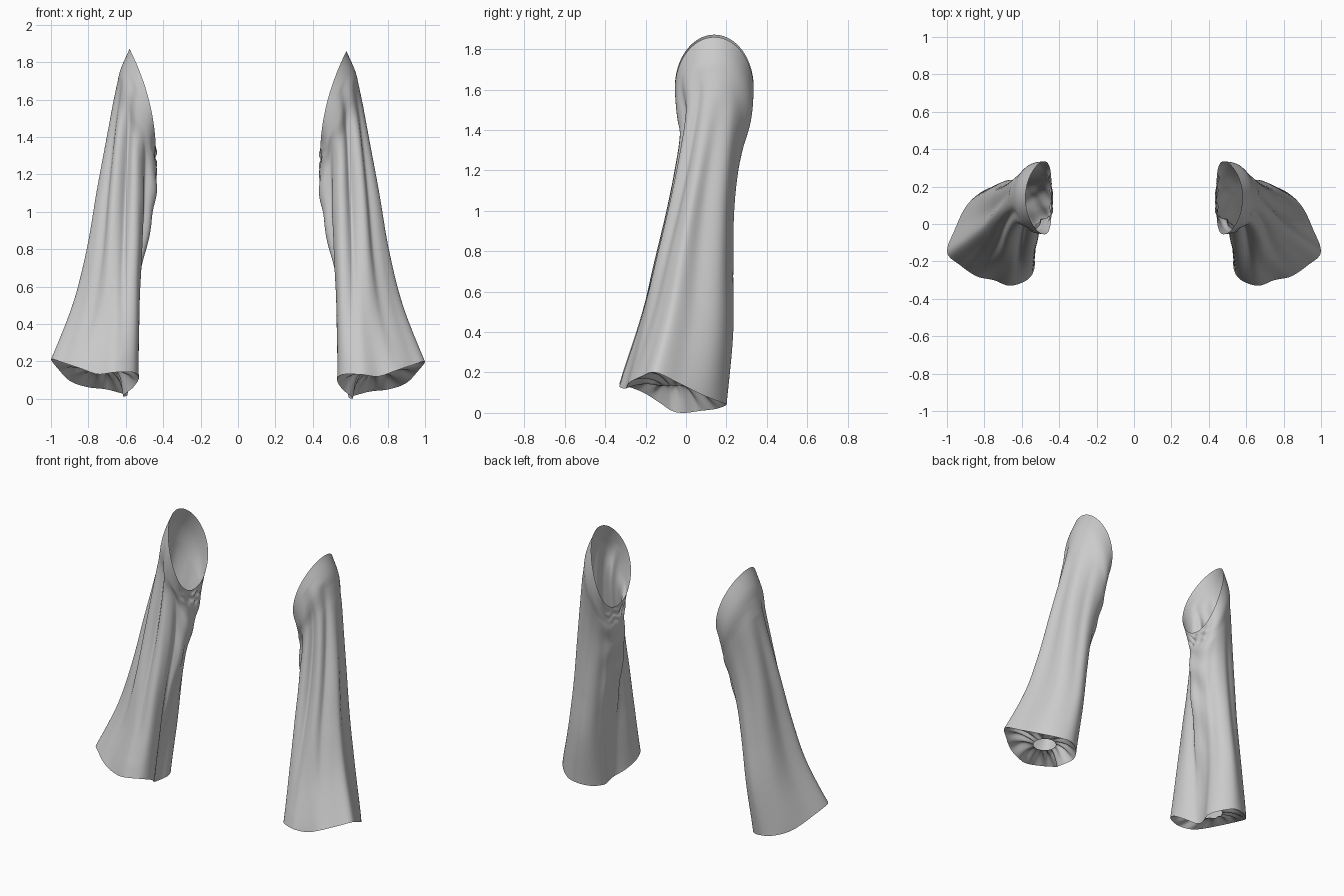
import bpy, math
from mathutils import Vector

if "Cube" in bpy.data.objects:
    bpy.data.objects.remove(bpy.data.objects["Cube"])

N, ROWS, CUFF = 128, 110, 16

# Sleeve rings, armhole to hem: centre x, y, z, radius x, radius y, tilt outward, tilt backward
RINGS = [
    (.495, .14, 1.60, .070, .195, .260, 0),
    (.532, .14, 1.50, .096, .186, .235, 0),
    (.550, .135, 1.38, .115, .157, .205, 0),
    (.578, .105, 1.20, .133, .152, .150, 0),
    (.615, .07, .985, .142, .166, .115, 0),
    (.658, .030, .71, .148, .200, .090, -.01),
    (.705, -.008, .43, .172, .234, .070, -.03),
    (.765, -.07, .12, .225, .260, .080, -.06),
]

# Hem outline, starting outward and running round the back
HEM = [(1.0, -.15, .20), (.96, -.02, .14), (.89, .10, .08), (.80, .18, .05),
       (.71, .20, .04), (.63, .15, .02), (.59, .07, .01), (.61, -.01, 0),
       (.61, -.07, .01), (.56, -.13, .05), (.53, -.21, .10), (.56, -.29, .13),
       (.66, -.33, .13), (.75, -.30, .12), (.84, -.28, .15), (.93, -.22, .18)]

# Long folds: angle at top, angle at hem (degrees), height, width, start, end
FOLDS = [(300, 262, -.028, 9, .08, .95), (318, 290, .014, 12, .10, 1.0),
         (335, 318, -.018, 10, .15, 1.0), (275, 240, .016, 12, .15, 1.0),
         (10, 20, -.020, 14, .30, 1.05), (35, 48, .012, 14, .25, 1.05),
         (75, 70, -.010, 12, .25, 1.0), (252, 192, -.035, 11, .15, 1.0),
         (222, 165, .012, 13, .12, .90), (135, 125, -.010, 12, .3, 1.0)]


def spline(a, b, c, d, f):
    return .5 * (2 * b + (c - a) * f + (2 * a - 5 * b + 4 * c - d) * f * f
                 + (3 * b - a - 3 * c + d) * f ** 3)


def ring_point(t, a):
    u = t * (len(RINGS) - 1)
    i = min(int(u), len(RINGS) - 2)
    pick = [RINGS[max(0, min(len(RINGS) - 1, i + k))] for k in (-1, 0, 1, 2)]
    cx, cy, cz, rx, ry, tc, ts = (spline(*v, u - i) for v in zip(*pick))
    c, s = math.cos(a), math.sin(a)
    bow = .015 * math.cos(2 * a) * max(0, 1 - 5 * t)
    return Vector((cx + rx * c + bow, cy + ry * s, cz + tc * c + ts * s))


def hem_point(a):
    u = a / math.tau * len(HEM)
    i = int(u)
    pick = [HEM[(i + k) % len(HEM)] for k in (-1, 0, 1, 2)]
    return Vector([spline(*v, u - i) for v in zip(*pick)])


def fold_height(t, a):
    deg, h = math.degrees(a), 0
    for a0, a1, amp, width, t0, t1 in FOLDS:
        if t0 < t < t1:
            d = (deg - (a0 + (a1 - a0) * t) + 180) % 360 - 180
            h += amp * math.exp(-(d / width) ** 2) * math.sin(math.pi * (t - t0) / (t1 - t0)) ** .8
    # Slanted wrinkles on the inner side, and fine crumples under the armhole
    inner = max(0, -math.cos(a)) ** 2
    h += .005 * inner * math.sin(34 * t + 4 * a) * math.sin(math.pi * t) ** 2
    pit = inner ** 3 * math.exp(-((t - .12) / .08) ** 2) * min(1, t * 20)
    h += pit * (.006 * math.sin(70 * t + 5 * a + 2 * math.sin(9 * a)) + .006 * math.sin(13 * a - 20 * t))
    return h


def sleeve_point(t, a):
    p = ring_point(t, a)
    w = max(0, (t - .3) / .7) ** 1.4
    p += w * (hem_point(a) - ring_point(1, a))
    return p + fold_height(t, a) * Vector((math.cos(a), math.sin(a), 0))


def cuff_point(s, a):
    # Gathered underside, tucked up inside the hem round the wrist opening
    rim = sleeve_point(1, a)
    hole = Vector((.725 + .075 * math.cos(a), -.065 + .075 * math.sin(a), .135))
    p = rim.lerp(hole, s)
    p.z += math.sin(math.pi * s) * (.025 + .012 * math.sin(13 * a + math.sin(3 * a)))
    return p


def make_sleeve(name, side, lift):
    angles = [math.tau * j / N for j in range(N)]
    rows = [[sleeve_point(i / ROWS, a) for a in angles] for i in range(ROWS + 1)]
    rows += [[cuff_point(i / CUFF, a) for a in angles] for i in range(1, CUFF + 1)]
    verts = [(side * p.x, p.y, max(0, p.z) + lift) for row in rows for p in row]
    faces = []
    for i in range(len(rows) - 1):
        for j in range(N):
            k = (j + 1) % N
            f = (i * N + j, (i + 1) * N + j, (i + 1) * N + k, i * N + k)
            faces.append(f if side > 0 else f[::-1])
    mesh = bpy.data.meshes.new(name)
    mesh.from_pydata(verts, [], faces)
    obj = bpy.data.objects.new(name, mesh)
    bpy.context.collection.objects.link(obj)
    bpy.ops.object.select_all(action='DESELECT')
    obj.select_set(True)
    bpy.context.view_layer.objects.active = obj
    bpy.ops.object.shade_smooth_by_angle(angle=math.radians(50))


make_sleeve("right_sleeve", 1, 0)
make_sleeve("left_sleeve", -1, .012)
